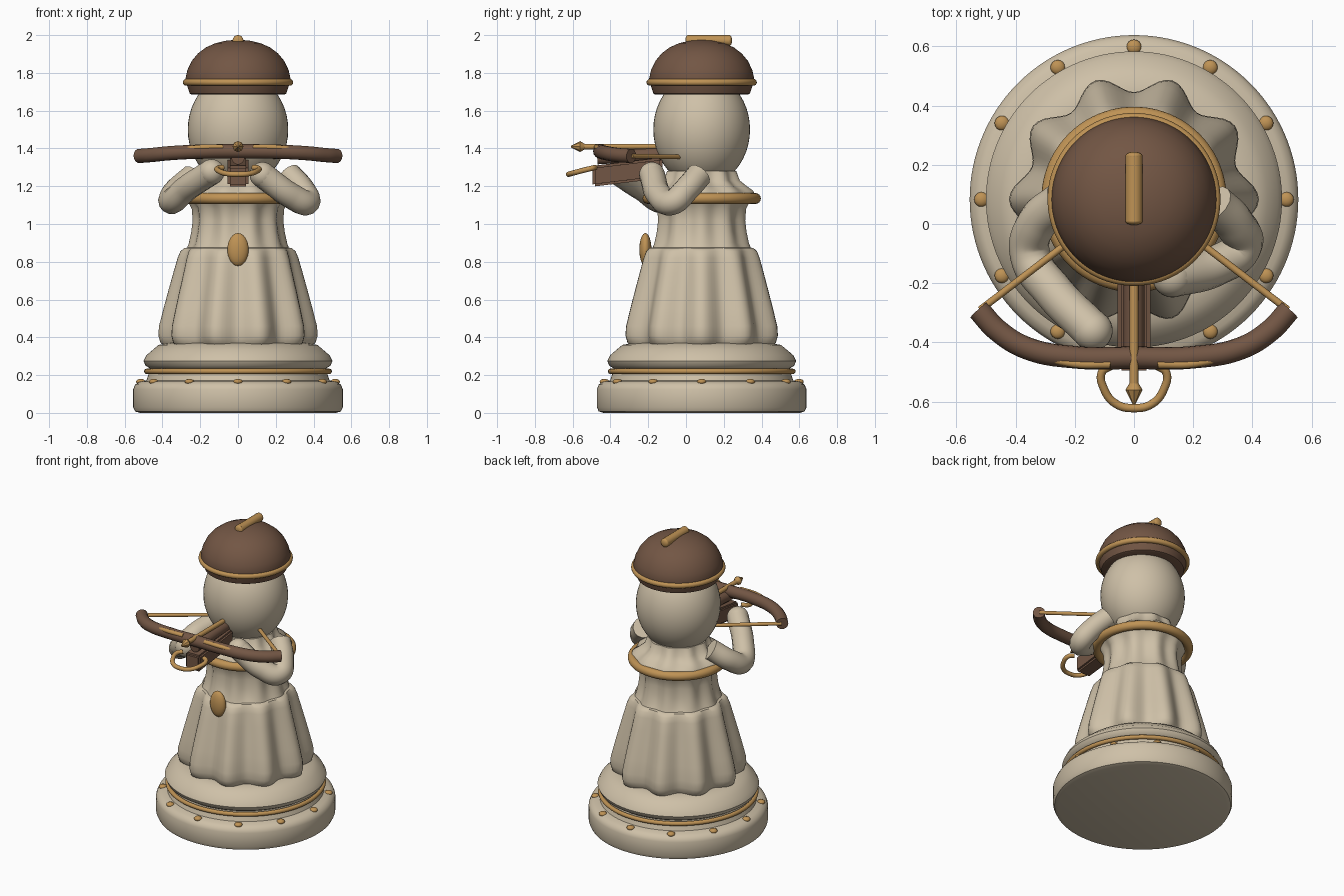
import bpy, bmesh, math
from mathutils import Vector

cube = bpy.data.objects.get("Cube")
if cube:
    bpy.data.objects.remove(cube, do_unlink=True)

AXIS_Y = 0.083   # the figure stands slightly behind the origin
FOLDS = 10       # pleats around the gown


def material(name, rgb):
    m = bpy.data.materials.new(name)
    m.use_nodes = True
    m.diffuse_color = (*rgb, 1)
    m.node_tree.nodes["Principled BSDF"].inputs["Base Color"].default_value = (*rgb, 1)
    return m


CREAM = material("cream", (0.62, 0.53, 0.39))
GOLD = material("gold", (0.52, 0.29, 0.09))
BROWN = material("brown", (0.17, 0.093, 0.058))


def finish(obj, mat, angle=40):
    obj.data.materials.clear()
    obj.data.materials.append(mat)
    bpy.ops.object.select_all(action="DESELECT")
    obj.select_set(True)
    bpy.context.view_layer.objects.active = obj
    bpy.ops.object.shade_smooth_by_angle(angle=math.radians(angle))
    return obj


def from_bmesh(name, bm, mat, angle=40):
    bmesh.ops.recalc_face_normals(bm, faces=bm.faces)
    mesh = bpy.data.meshes.new(name)
    bm.to_mesh(mesh)
    bm.free()
    obj = bpy.data.objects.new(name, mesh)
    bpy.context.collection.objects.link(obj)
    return finish(obj, mat, angle)


def lathe(name, profile, mat, steps=120, angle=40):
    """Spin (radius, height, pleat depth) points, capping both ends."""
    bm = bmesh.new()
    rings = []
    for r, z, depth in profile:
        ring = []
        for i in range(steps):
            a = math.tau * i / steps
            rr = r - depth * (1 + math.cos(FOLDS * a)) / 2
            ring.append(bm.verts.new((rr * math.sin(a), AXIS_Y + rr * math.cos(a), z)))
        rings.append(ring)
    for low, high in zip(rings, rings[1:]):
        for i in range(steps):
            j = (i + 1) % steps
            bm.faces.new((low[i], low[j], high[j], high[i]))
    bm.faces.new(rings[0])
    bm.faces.new(rings[-1])
    return from_bmesh(name, bm, mat, angle)


def plain(points):
    return [(r, z, 0) for r, z in points]


def ellipsoid(name, centre, radii, mat, seg=32):
    bm = bmesh.new()
    bmesh.ops.create_uvsphere(bm, u_segments=seg, v_segments=seg // 2, radius=1)
    for v in bm.verts:
        v.co = Vector(a * b for a, b in zip(v.co, radii)) + Vector(centre)
    return from_bmesh(name, bm, mat)


def ring(name, radius, thick, z, mat):
    bpy.ops.mesh.primitive_torus_add(location=(0, AXIS_Y, z), major_radius=radius,
                                     minor_radius=thick, major_segments=96, minor_segments=16)
    obj = bpy.context.object
    obj.name = name
    return finish(obj, mat)


def tube(name, points, radius, mat, tips=None):
    """Round bar along a smooth path, optionally scaled per point."""
    curve = bpy.data.curves.new(name, "CURVE")
    curve.dimensions = "3D"
    curve.bevel_depth = radius
    curve.bevel_resolution = 5
    curve.use_fill_caps = True
    sp = curve.splines.new("BEZIER")
    sp.bezier_points.add(len(points) - 1)
    for i, (bp, p) in enumerate(zip(sp.bezier_points, points)):
        bp.co = p
        bp.handle_left_type = bp.handle_right_type = "AUTO"
        bp.radius = tips[i] if tips else 1
    obj = bpy.data.objects.new(name, curve)
    bpy.context.collection.objects.link(obj)
    bpy.ops.object.select_all(action="DESELECT")
    obj.select_set(True)
    bpy.context.view_layer.objects.active = obj
    bpy.ops.object.convert(target="MESH")
    return finish(bpy.context.object, mat, 60)


# Round base with trim and studs
lathe("base", plain([(0.52, 0), (0.545, 0.008), (0.555, 0.03), (0.555, 0.125), (0.545, 0.15),
                     (0.52, 0.165), (0.485, 0.172), (0.475, 0.2), (0.465, 0.235), (0.49, 0.25),
                     (0.5, 0.275), (0.485, 0.305), (0.45, 0.335), (0.42, 0.36), (0.36, 0.37)]), CREAM)
ring("base_trim", 0.483, 0.014, 0.22, GOLD)
for i in range(12):
    a = math.tau * i / 12
    ellipsoid(f"base_stud_{i + 1}", (0.515 * math.sin(a), AXIS_Y + 0.515 * math.cos(a), 0.165),
              (0.025, 0.025, 0.015), GOLD, 16)

# Pleated gown: skirt, bodice and collar
lathe("skirt", [(0.38, 0.35, 0.04), (0.41, 0.37, 0.055), (0.422, 0.41, 0.06), (0.418, 0.46, 0.058),
                (0.395, 0.55, 0.052), (0.368, 0.65, 0.045), (0.343, 0.74, 0.04), (0.32, 0.82, 0.032),
                (0.305, 0.855, 0.025), (0.285, 0.872, 0.015), (0.24, 0.88, 0)], CREAM)
lathe("bodice", [(0.272, 0.865, 0.01), (0.26, 0.9, 0.02), (0.247, 0.96, 0.02), (0.24, 1.02, 0.02),
                 (0.245, 1.08, 0.02), (0.27, 1.13, 0.015), (0.29, 1.155, 0.01), (0.285, 1.175, 0.02),
                 (0.25, 1.2, 0.03), (0.21, 1.23, 0.02), (0.19, 1.28, 0.01)], CREAM)
ring("collar_trim", 0.284, 0.029, 1.135, GOLD)
ellipsoid("pendant", (0, -0.215, 0.865), (0.056, 0.032, 0.087), GOLD)

# Head and domed hat
ellipsoid("head", (0, AXIS_Y, 1.5), (0.266, 0.256, 0.3), CREAM, 48)
lathe("hat", plain([(0.245, 1.685), (0.255, 1.69), (0.275, 1.75), (0.278, 1.77), (0.268, 1.815),
                    (0.245, 1.863), (0.212, 1.903), (0.17, 1.935), (0.12, 1.957), (0.065, 1.97),
                    (0.015, 1.975)]), BROWN)
ring("hat_band", 0.274, 0.018, 1.75, GOLD)
tube("hat_crest", [(0, 0.01, 1.971), (0, 0.12, 1.971), (0, 0.23, 1.971)], 0.029, GOLD)
for name, y in (("front", 0.01), ("back", 0.23)):
    ellipsoid(f"hat_crest_{name}_tip", (0, y, 1.971), (0.029, 0.014, 0.029), GOLD, 16)

# Arms, bent at the elbow, with rounded hands
arms = {"right": [(-0.24, 0.08, 1.25), (-0.33, 0, 1.17), (-0.352, -0.1, 1.12),
                  (-0.27, -0.23, 1.19), (-0.14, -0.36, 1.275)],
        "left": [(0.27, 0.07, 1.26), (0.34, 0, 1.18), (0.365, -0.075, 1.115),
                 (0.28, -0.14, 1.15), (0.13, -0.18, 1.26)]}
for side, path in arms.items():
    tube(f"{side}_arm", path, 0.068, CREAM)
    ellipsoid(f"{side}_hand", path[-1], (0.068,) * 3, CREAM)

# Crossbow stock
bm = bmesh.new()
bmesh.ops.create_cube(bm, size=1)
for v in bm.verts:
    y = -0.31 + v.co.y * 0.37
    v.co = (v.co.x * 0.11, y, 1.275 + v.co.z * 0.11 + (y + 0.31) * 0.12)
bmesh.ops.bevel(bm, geom=bm.edges[:], offset=0.012, segments=2, affect="EDGES")
from_bmesh("stock", bm, BROWN)
tube("bolt_rest", [(0, -0.47, 1.35), (0, -0.3, 1.36), (0, -0.12, 1.37)], 0.035, BROWN)

# Curved limb, its inlay and the drawn string
half = [(0.525, -0.29, 1.36), (0.46, -0.36, 1.365), (0.36, -0.42, 1.375), (0.2, -0.45, 1.383)]
mirrored = [(-x, y, z) for x, y, z in half]
tube("bow_limb", half + [(0, -0.452, 1.385)] + mirrored[::-1], 0.038, BROWN)
for side, s in (("right", -1), ("left", 1)):
    tube(f"{side}_limb_inlay", [(s * 0.08, -0.474, 1.408), (s * 0.2, -0.472, 1.406),
                                (s * 0.37, -0.436, 1.39)], 0.014, GOLD, [1, 1, 0.4])
    tube(f"{side}_string", [(s * 0.52, -0.29, 1.36), (s * 0.18, -0.03, 1.355)], 0.012, GOLD)

# Foot stirrup
loop = [(0.08, -0.48, 1.3), (0.108, -0.5, 1.295), (0.1, -0.56, 1.28), (0.06, -0.608, 1.267)]
tube("stirrup", loop + [(0, -0.622, 1.263)] + [(-x, y, z) for x, y, z in loop[::-1]], 0.014, GOLD)

# Bolt with a pointed head
tube("bolt_shaft", [(0, -0.54, 1.41), (0, -0.15, 1.41)], 0.015, GOLD)
bpy.ops.mesh.primitive_cone_add(vertices=8, radius1=0.029, radius2=0.004, depth=0.05,
                                location=(0, -0.585, 1.41), rotation=(math.pi / 2, 0, 0))
bpy.context.object.name = "bolt_head"
finish(bpy.context.object, GOLD)
bpy.ops.mesh.primitive_cone_add(vertices=8, radius1=0.014, radius2=0.029, depth=0.025,
                                location=(0, -0.548, 1.41), rotation=(math.pi / 2, 0, 0))
bpy.context.object.name = "bolt_socket"
finish(bpy.context.object, GOLD)
